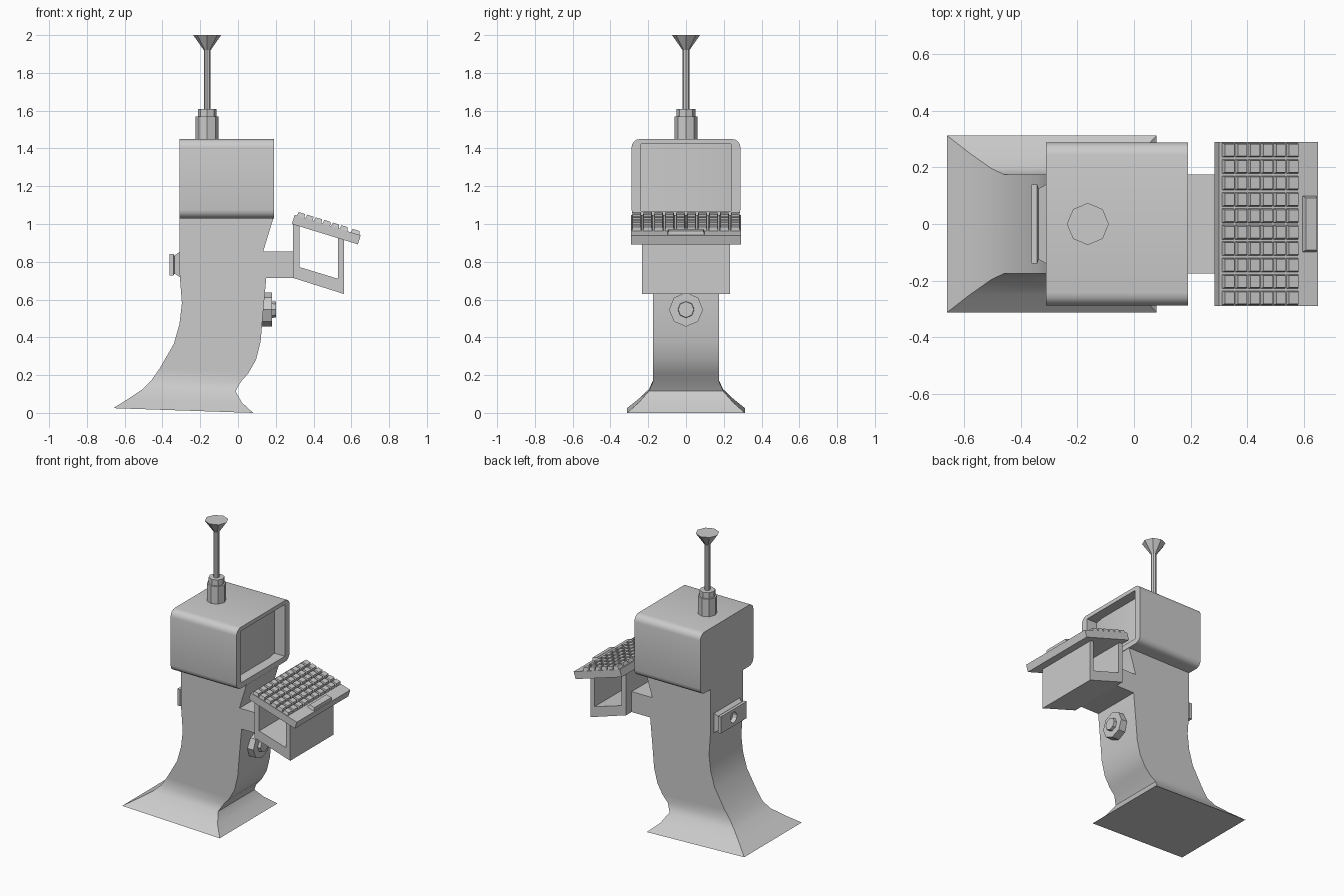
import bpy, bmesh
from math import sin, cos, pi, radians

if "Cube" in bpy.data.objects:
    bpy.data.objects.remove(bpy.data.objects["Cube"])


def loft(name, *solids, smooth=None):
    """Each solid is a list of rings (equal point counts), skinned and capped."""
    bm = bmesh.new()
    for rings in solids:
        vs = [[bm.verts.new(p) for p in r] for r in rings]
        n = len(vs[0])
        for a, b in zip(vs, vs[1:]):
            for i in range(n):
                j = (i + 1) % n
                bm.faces.new((a[i], a[j], b[j], b[i]))
        bm.faces.new(vs[0][::-1])
        bm.faces.new(vs[-1])
    bmesh.ops.recalc_face_normals(bm, faces=bm.faces)
    me = bpy.data.meshes.new(name)
    bm.to_mesh(me)
    bm.free()
    ob = bpy.data.objects.new(name, me)
    bpy.context.collection.objects.link(ob)
    if smooth:
        shade(ob, smooth)
    return ob


def activate(ob):
    bpy.ops.object.select_all(action='DESELECT')
    ob.select_set(True)
    bpy.context.view_layer.objects.active = ob


def shade(ob, angle):
    activate(ob)
    bpy.ops.object.shade_smooth_by_angle(angle=radians(angle))


def cut(ob, cutter):
    activate(ob)
    m = ob.modifiers.new("cut", 'BOOLEAN')
    m.object, m.solver = cutter, 'EXACT'
    bpy.ops.object.modifier_apply(modifier=m.name)
    bpy.data.objects.remove(cutter)


def prism_y(profile, h):
    return [[(x, y, z) for x, z in profile] for y in (-h, h)]


def rect_yz(x, hy, z0, z1):
    return [(x, -hy, z0), (x, hy, z0), (x, hy, z1), (x, -hy, z1)]


def disc_z(cx, r, z, n=8):
    return [(cx + r * cos(2 * pi * i / n), r * sin(2 * pi * i / n), z) for i in range(n)]


def disc_x(x, r, cz, n=8):
    return [(x, r * cos(2 * pi * i / n), cz + r * sin(2 * pi * i / n)) for i in range(n)]


# Curved pedestal: back x, z / front x, z / half width
stations = [
    (-0.66, 0.025, 0.08, 0.0, 0.312), (-0.58, 0.075, 0.02, 0.055, 0.25),
    (-0.505, 0.125, -0.013, 0.115, 0.197), (-0.46, 0.17, 0.015, 0.165, 0.175),
    (-0.415, 0.235, 0.055, 0.21, 0.175), (-0.34, 0.365, 0.095, 0.28, 0.175),
    (-0.31, 0.47, 0.12, 0.38, 0.175), (-0.297, 0.58, 0.13, 0.5, 0.175),
    (-0.31, 0.75, 0.15, 0.72, 0.175), (-0.31, 0.9, 0.135, 0.86, 0.175),
    (-0.31, 1.04, 0.19, 1.04, 0.175)]
loft("pedestal", [[(a, -h, b), (c, -h, d), (c, h, d), (a, h, b)]
                  for a, b, c, d, h in stations], smooth=35)

# Monitor housing with rounded long edges and a recessed, slightly bulged screen
R = 0.045
section = []
for cy, cz, a0 in ((0.243, 1.405, 0), (-0.243, 1.405, 90), (-0.243, 1.075, 180), (0.243, 1.075, 270)):
    for k in range(5):
        a = radians(a0 + k * 22.5)
        section.append((cy + R * cos(a), cz + R * sin(a)))
monitor = loft("monitor", [[(x, y, z) for y, z in section] for x in (-0.31, 0.19)])
opening = [(0.3, -0.237), (0.3, 0.237), (0.11, 0.237), (0.122, 0.17), (0.122, -0.17), (0.11, -0.237)]
cut(monitor, loft("screen_cutter", [[(x, y, z) for x, y in opening] for z in (1.068, 1.423)]))
shade(monitor, 30)

# Antenna
AX = -0.163
loft("antenna_base", [disc_z(AX, 0.061, 1.445), disc_z(AX, 0.061, 1.57)])
loft("antenna_collar", [disc_z(AX, 0.05, 1.565), disc_z(AX, 0.05, 1.61)])
loft("antenna_rod", [disc_z(AX, 0.018, 1.6), disc_z(AX, 0.018, 1.92), disc_z(AX, 0.074, 2.0)])

# Dial on the front of the pedestal
loft("dial", [disc_x(0.11, 0.09, 0.547), disc_x(0.18, 0.09, 0.547)])
loft("dial_button", [disc_x(0.17, 0.045, 0.547), disc_x(0.2, 0.042, 0.547)])

# Waisted socket on the back
socket = loft("back_socket", [rect_yz(-0.3, 0.145, 0.715, 0.86), rect_yz(-0.337, 0.125, 0.737, 0.832),
                              rect_yz(-0.342, 0.14, 0.727, 0.842), rect_yz(-0.362, 0.14, 0.727, 0.842)])
cut(socket, loft("socket_cutter", [disc_x(-0.4, 0.036, 0.785, 12), disc_x(-0.33, 0.036, 0.785, 12)]))

# Arm and open keyboard bracket
loft("keyboard_arm", [rect_yz(0.1, 0.175, 0.715, 0.855), rect_yz(0.3, 0.175, 0.715, 0.855)])
loft("keyboard_bracket", prism_y([(0.29, 1.005), (0.29, 0.715), (0.56, 0.63), (0.56, 0.925),
                                  (0.53, 0.934), (0.53, 0.71), (0.325, 0.772), (0.325, 0.998)], 0.234))

# Sloping keyboard: u runs down the slope, v is height above its underside
C, S = cos(radians(17.1)), sin(radians(17.1))


def tapered(u0, u1, y0, y1, v0, v1, t=0.0):
    return [[(0.285 + u * C + v * S, y, 1.0 - u * S + v * C)
             for u, y in ((u0 + d, y0 + d), (u1 - d, y0 + d), (u1 - d, y1 - d), (u0 + d, y1 - d))]
            for v, d in ((v0, 0.0), (v1, t))]


loft("keyboard_plate", tapered(0, 0.366, -0.29, 0.29, 0, 0.05))
keys = []
for i in range(6):
    for j in range(10):
        u, y = 0.01 + i * 0.0474, -0.29 + j * 0.058
        keys.append(tapered(u + 0.001, u + 0.0455, y + 0.003, y + 0.055, 0.045, 0.071, 0.005))
loft("keys", *keys)
loft("space_bar", tapered(0.308, 0.362, -0.1, 0.1, 0.045, 0.07, 0.008))
